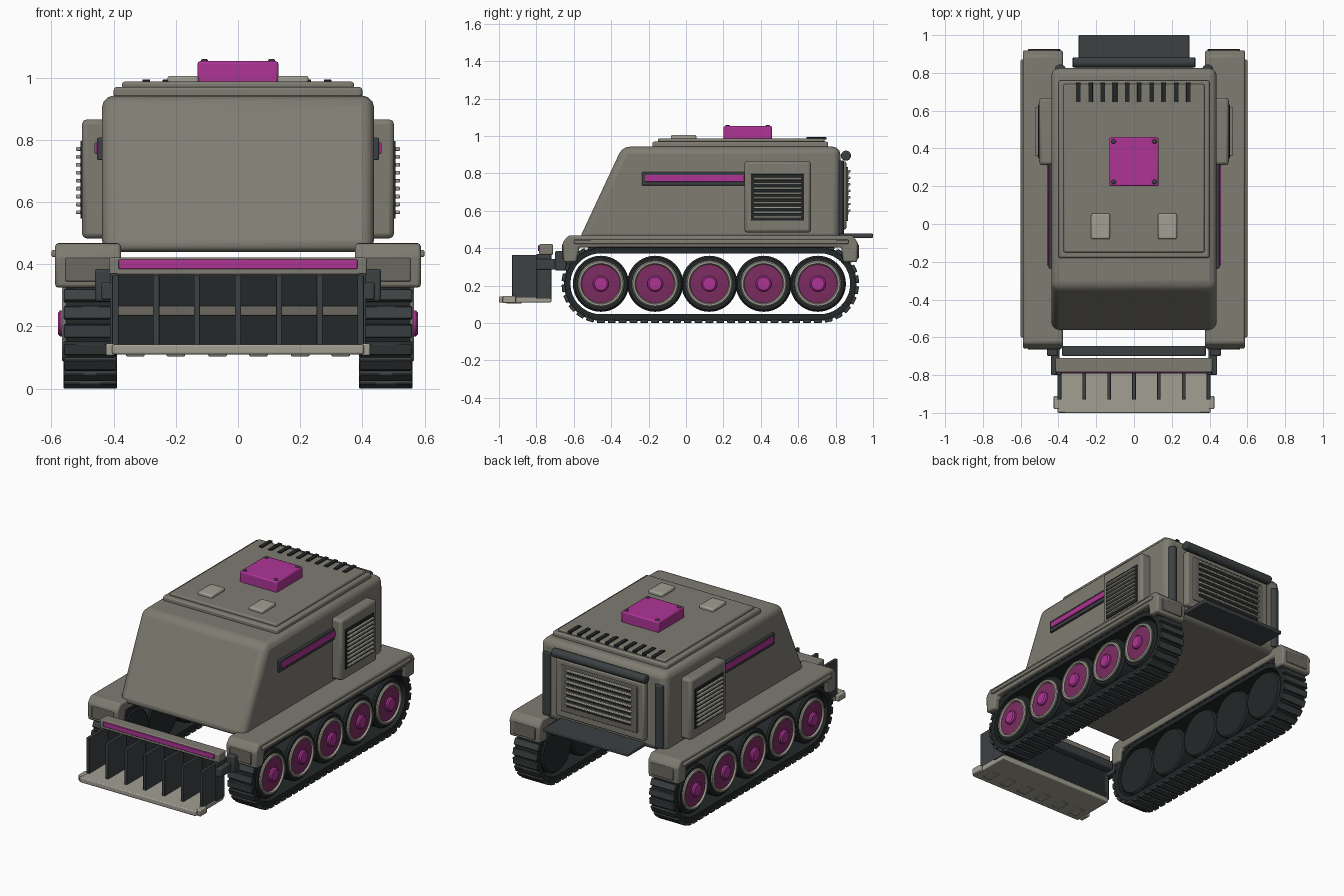
import bpy, bmesh, math
from mathutils import Matrix, Vector

if "Cube" in bpy.data.objects:
    bpy.data.objects.remove(bpy.data.objects["Cube"])


def mat(name, c):
    m = bpy.data.materials.new(name)
    m.diffuse_color = (*c, 1)
    m.use_nodes = True
    m.node_tree.nodes["Principled BSDF"].inputs["Base Color"].default_value = m.diffuse_color
    return m


BODY = mat("body_grey", (0.21, 0.20, 0.165))
LIGHT = mat("light_grey", (0.36, 0.35, 0.29))
MID = mat("mid_grey", (0.15, 0.14, 0.12))
DARK = mat("dark_metal", (0.045, 0.052, 0.055))
BLACK = mat("black_rubber", (0.017, 0.021, 0.022))
PINK = mat("magenta", (0.42, 0.035, 0.30))
PLUM = mat("plum", (0.20, 0.025, 0.12))


def finish(name, bm, material, bevel=0, seg=2):
    bmesh.ops.recalc_face_normals(bm, faces=bm.faces)
    me = bpy.data.meshes.new(name)
    bm.to_mesh(me)
    bm.free()
    ob = bpy.data.objects.new(name, me)
    bpy.context.collection.objects.link(ob)
    me.materials.append(material)
    if bevel:
        b = ob.modifiers.new("bevel", 'BEVEL')
        b.width, b.segments, b.limit_method = bevel, seg, 'ANGLE'
    bpy.ops.object.select_all(action='DESELECT')
    bpy.context.view_layer.objects.active = ob
    ob.select_set(True)
    bpy.ops.object.shade_smooth_by_angle(angle=math.radians(35))
    return ob


def add_box(bm, x0, x1, y0, y1, z0, z1):
    m = Matrix.Translation(((x0 + x1) / 2, (y0 + y1) / 2, (z0 + z1) / 2))
    m = m @ Matrix.Diagonal((abs(x1 - x0), y1 - y0, z1 - z0, 1))
    bmesh.ops.create_cube(bm, size=1, matrix=m)


def box(name, x0, x1, y0, y1, z0, z1, material, bevel=0.005):
    bm = bmesh.new()
    add_box(bm, x0, x1, y0, y1, z0, z1)
    return finish(name, bm, material, bevel)


def pair(name, x0, x1, *rest, **kw):
    for s, side in ((1, "right"), (-1, "left")):
        box(f"{name}_{side}", s * x0, s * x1, *rest, **kw)


def extrude_x(name, pts, x0, x1, material, bevel, seg=2):
    bm = bmesh.new()
    f = bm.faces.new([bm.verts.new((x0, y, z)) for y, z in pts])
    r = bmesh.ops.extrude_face_region(bm, geom=[f])
    bmesh.ops.translate(bm, verts=[v for v in r["geom"] if isinstance(v, bmesh.types.BMVert)], vec=(x1 - x0, 0, 0))
    return finish(name, bm, material, bevel, seg)


def lathe_x(name, prof, s, y, z, material):
    # spin (x, radius) points about an axis parallel to x
    bm = bmesh.new()
    vs = [bm.verts.new((s * px, y, z + r)) for px, r in prof]
    es = [bm.edges.new(p) for p in zip(vs, vs[1:])]
    bmesh.ops.spin(bm, geom=vs + es, cent=(0, y, z), axis=(1, 0, 0), angle=2 * math.pi, steps=40)
    bmesh.ops.remove_doubles(bm, verts=bm.verts, dist=1e-5)
    return finish(name, bm, material)


def rod(name, a, b, r, material):
    a, b = Vector(a), Vector(b)
    bm = bmesh.new()
    m = Matrix.Translation((a + b) / 2) @ (b - a).to_track_quat('Z', 'Y').to_matrix().to_4x4()
    bmesh.ops.create_cone(bm, cap_ends=True, segments=20, radius1=r, radius2=r, depth=(b - a).length, matrix=m)
    return finish(name, bm, material, 0.006)


# hull and roof plates
extrude_x("hull", [(-.575, .44), (-.34, .943), (.825, .943), (.825, .44)], -.438, .438, BODY, .04, 3)
box("roof_plate_lower", -.40, .40, -.18, .76, .935, .97, BODY, .01)
box("roof_plate_upper", -.373, .373, -.15, .74, .965, .987, BODY, .008)
box("roof_hatch", -.13, .13, .20, .46, .98, 1.053, PINK, .008)
for x in (-.108, .108):
    for y in (.223, .437):
        rod("hatch_bolt", (x, y, 1.045), (x, y, 1.06), .012, DARK)
pair("roof_pad", .127, .227, -.08, .055, .98, 1.006, LIGHT, bevel=.008)
for i in range(10):
    x = -.295 + i * .0648
    box("roof_vent_slot", x - .012, x + .012, .645, .75, .98, .994, BLACK, .002)

# side intake boxes and stripes
pair("intake_box", .42, .502, .312, .668, .483, .866, BODY, bevel=.016)
pair("intake_grille", .49, .507, .347, .632, .547, .797, BLACK, bevel=.003)
for i in range(9):
    z = .567 + i * .0255
    pair("intake_slat", .50, .521, .36, .62, z - .006, z + .006, LIGHT, bevel=.003)
pair("stripe_frame", .43, .453, -.235, .32, .735, .807, DARK, bevel=.004)
pair("stripe", .44, .461, -.22, .312, .755, .792, PINK, bevel=.003)

# rear panel, louvres, bars and step
box("rear_panel", -.31, .31, .81, .858, .50, .865, BODY, .012)
box("rear_panel_inset", -.265, .265, .85, .866, .545, .835, MID, .004)
for i in range(7):
    z = .595 + i * .035
    box("rear_louvre_gap", -.225, .225, .86, .869, z - .015, z + .003, BLACK, .001)
    box("rear_louvre", -.23, .23, .86, .88, z + .001, z + .013, LIGHT, .004)
rod("rear_top_bar", (-.325, .855, .895), (.325, .855, .895), .027, DARK)
for s in (-1, 1):
    rod("rear_corner_bar", (s * .39, .815, .475), (s * .39, .815, .87), .03, DARK)
box("rear_step", -.295, .295, .81, 1.0, .455, .478, DARK, .005)

# fenders with drooping ends, side rails and end panels
fender = [(-.655, .325), (-.66, .43), (-.63, .468), (.89, .468), (.92, .43), (.915, .325),
          (.84, .325), (.83, .405), (-.57, .405), (-.585, .325)]
for s in (-1, 1):
    extrude_x("fender", fender, s * .377, s * .588, BODY, .01)
pair("fender_rail", .58, .60, -.60, .87, .423, .446, BODY, bevel=.006)
pair("fender_front_panel", .405, .555, -.664, -.64, .345, .42, MID, bevel=.004)
pair("fender_rear_panel", .405, .555, .90, .924, .345, .42, MID, bevel=.004)

# track belts with lugs
CY0, CY1, CZ = -.455, .715, .21


def loop_point(t, r):
    # t in 0..1 round the stadium; returns y, z and outward angle
    straight, arc = CY1 - CY0, math.pi * .2
    d = (t % 1) * 2 * (straight + arc)
    if d < straight:
        return CY0 + d, CZ - r, -math.pi / 2
    d -= straight
    if d < arc:
        a = -math.pi / 2 + d / .2
        return CY1 + r * math.cos(a), CZ + r * math.sin(a), a
    d -= arc
    if d < straight:
        return CY1 - d, CZ + r, math.pi / 2
    a = math.pi / 2 + (d - straight) / .2
    return CY0 + r * math.cos(a), CZ + r * math.sin(a), a


for s in (-1, 1):
    bm = bmesh.new()
    N = 120
    rings = []
    for i in range(N):
        o, n = loop_point(i / N, .198), loop_point(i / N, .163)
        rings.append([bm.verts.new((s * x, p[0], p[1])) for x, p in ((.395, o), (.555, o), (.555, n), (.395, n))])
    for i in range(N):
        a, b = rings[i], rings[(i + 1) % N]
        for k in range(4):
            bm.faces.new((a[k], a[(k + 1) % 4], b[(k + 1) % 4], b[k]))
    finish("track_belt", bm, BLACK)
    bm = bmesh.new()
    for i in range(62):
        y, z, a = loop_point(i / 62, .20)
        m = Matrix.Translation((s * .475, y, z)) @ Matrix.Rotation(a, 4, 'X') @ Matrix.Diagonal((.172, .02, .042, 1))
        bmesh.ops.create_cube(bm, size=1, matrix=m)
    finish("track_lugs", bm, DARK, .003, 1)

# road wheels
for s in (-1, 1):
    for i in range(5):
        y = -.455 + i * .29
        lathe_x("wheel_tyre", [(.40, 0), (.40, .14), (.41, .15), (.54, .15), (.552, .14), (.552, 0)], s, y, CZ, BLACK)
        lathe_x("wheel_ring", [(.54, .124), (.56, .124), (.566, .118), (.566, .108), (.555, .102), (.54, .102)], s, y, CZ, LIGHT)
        lathe_x("wheel_disc", [(.54, .104), (.556, .104), (.561, .05), (.561, 0)], s, y, CZ, PLUM)
        lathe_x("wheel_hub", [(.55, .042), (.572, .042), (.579, .034), (.579, 0)], s, y, CZ, PINK)

# front plough: scoop back, fins, cutting shelf, top beam and arms
box("plough_back", -.40, .40, -.745, -.722, .12, .38, BLACK, .003)
box("plough_mid_bar", -.39, .39, -.765, -.74, .235, .266, MID, .003)
for i in range(7):
    x = (i - 3) * .1315
    box("plough_fin", x - .01, x + .01, -.93, -.73, .135, .365, DARK, .003)
box("plough_shelf", -.405, .405, -1.0, -.72, .11, .142, LIGHT, .006)
pair("plough_shelf_tip", .395, .425, -.98, -.91, .106, .145, LIGHT)
for x in (-.33, -.2, -.066, .066, .2, .33):
    box("shelf_wear_pad", x - .03, x + .03, -.96, -.88, .104, .115, LIGHT, .003)
box("plough_top_beam", -.415, .415, -.785, -.71, .365, .422, BODY, .007)
box("plough_stripe", -.385, .385, -.792, -.775, .385, .415, PINK, .003)
pair("plough_side", .385, .412, -.80, -.72, .13, .37, DARK, bevel=.004)
pair("plough_arm", .395, .44, -.80, -.60, .285, .342, DARK, bevel=.007)
pair("plough_arm_joint", .405, .46, -.70, -.64, .28, .385, DARK, bevel=.008)
box("plough_cross_bar", -.38, .38, -.70, -.645, .29, .345, DARK, .008)
